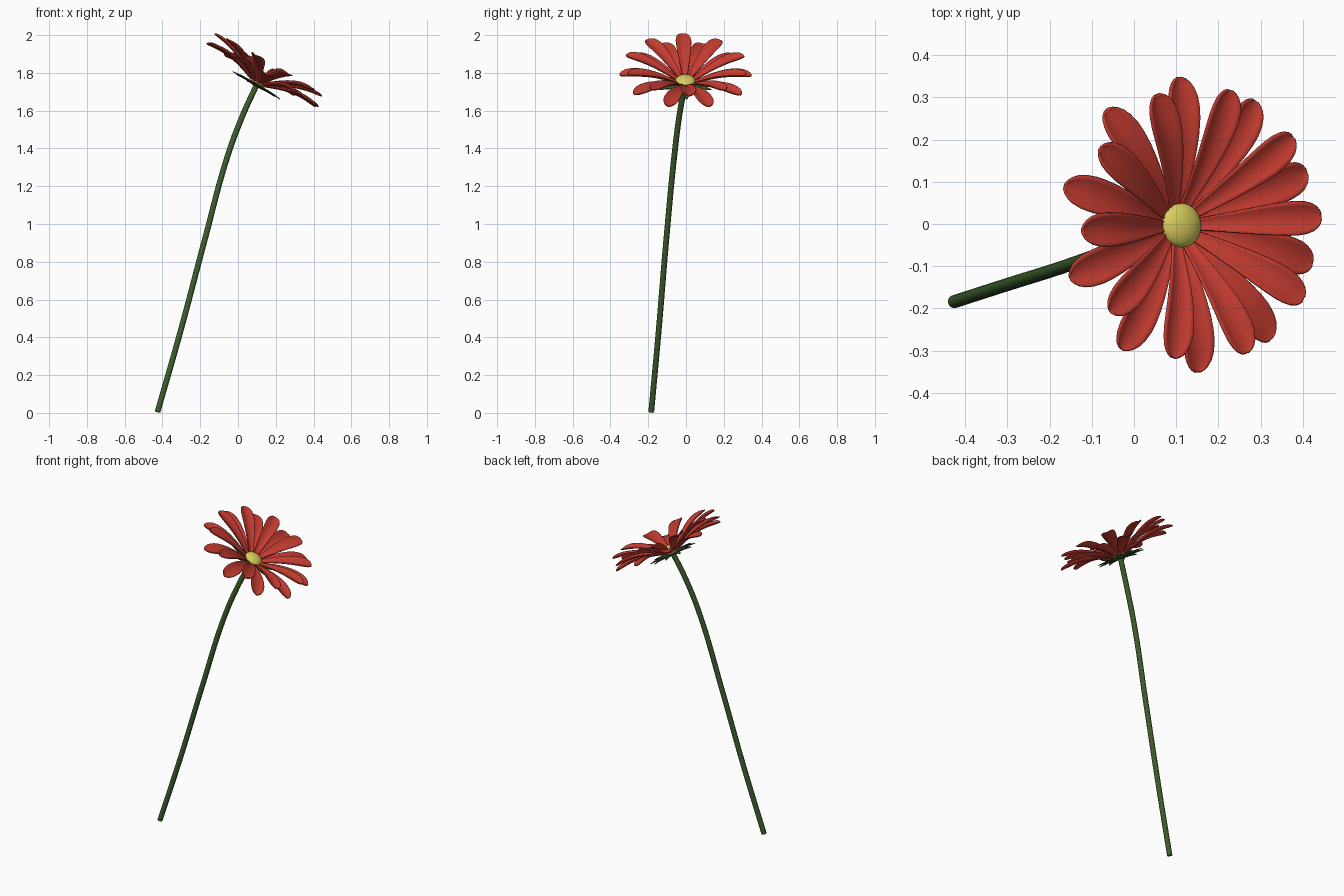
import bpy, bmesh, math
from mathutils import Vector, Matrix

if "Cube" in bpy.data.objects:
    bpy.data.objects.remove(bpy.data.objects["Cube"])


def material(name, rgb):
    m = bpy.data.materials.new(name)
    m.diffuse_color = (*rgb, 1)
    m.use_nodes = True
    m.node_tree.nodes["Principled BSDF"].inputs["Base Color"].default_value = m.diffuse_color
    return m


RED = material("petal_red", (0.56, 0.045, 0.03))
GREEN = material("stem_green", (0.045, 0.11, 0.025))
YELLOW = material("disc_yellow", (0.70, 0.62, 0.11))

# Tilted frame of the flower head
axis = Vector((0.50, 0.035, 0.865)).normalized()
side = Vector((0, 1, 0)).cross(axis).normalized()
up = axis.cross(side)
HEAD = Matrix((side, up, axis)).transposed().to_4x4()
HEAD.translation = (0.10, -0.004, 1.738)


def blade_ring(name, count, turn, start, end, half, rise, bend, cup, outline, mat, drop=0.0, thick=0.005):
    """Ring of curved, channelled blades around the head axis."""
    bm = bmesh.new()
    cols = 8
    for k in range(count):
        rot = Matrix.Rotation(math.radians(turn) + math.tau * k / count, 4, 'Z')
        rows = []
        for t, w in outline:
            r = start + (end - start) * t
            row = []
            for j in range(cols + 1):
                s = 2 * j / cols - 1
                z = drop + rise * math.sin(bend * t) + cup * w * (s * s - 0.5)
                row.append(bm.verts.new(rot @ Vector((r, s * half * w, z))))
            rows.append(row)
        for a, b in zip(rows, rows[1:]):
            for j in range(cols):
                bm.faces.new((a[j], b[j], b[j + 1], a[j + 1]))
    me = bpy.data.meshes.new(name)
    bm.to_mesh(me)
    bm.free()
    me.materials.append(mat)
    me.shade_smooth()
    ob = bpy.data.objects.new(name, me)
    bpy.context.collection.objects.link(ob)
    ob.matrix_world = HEAD
    mod = ob.modifiers.new("thickness", 'SOLIDIFY')
    mod.thickness = thick
    mod.offset = 0
    return ob


PETAL = [(0, .25), (.1, .33), (.2, .45), (.3, .58), (.4, .70), (.5, .81), (.6, .91), (.7, .98),
         (.78, 1), (.86, .94), (.92, .80), (.96, .61), (.985, .40), (1, .15)]
SEPAL = [(0, .5), (.2, .75), (.4, 1), (.6, .92), (.8, .6), (.93, .28), (1, .05)]

# Two staggered layers of petals and the sepals below
blade_ring("outer_petals", 10, 21, 0.015, 0.350, 0.042, 0.068, 2.1, 0.014, PETAL, RED)
blade_ring("inner_petals", 10, 3, 0.015, 0.328, 0.040, 0.117, 1.6, 0.014, PETAL, RED, drop=0.004)
blade_ring("sepals", 10, 3, 0.008, 0.145, 0.020, 0.008, 2.5, 0.005, SEPAL, GREEN, drop=-0.010, thick=0.004)

# Yellow flower centre
bpy.ops.mesh.primitive_uv_sphere_add(segments=32, ring_count=16, radius=1)
disc = bpy.context.object
disc.name = "flower_centre"
disc.matrix_world = HEAD @ Matrix.Translation((0, 0, 0.022)) @ Matrix.Diagonal((0.053, 0.053, 0.028, 1))
disc.data.materials.append(YELLOW)
disc.data.shade_smooth()

# Curved stem
curve = bpy.data.curves.new("stem", 'CURVE')
curve.dimensions = '3D'
curve.bevel_depth = 0.0155
curve.bevel_resolution = 4
curve.use_fill_caps = True
path = [(-0.426, -0.184, 0.005), (-0.305, -0.145, 0.43), (-0.175, -0.104, 0.92),
        (-0.055, -0.062, 1.36), (0.025, -0.035, 1.575), (0.097, -0.007, 1.733)]
sp = curve.splines.new('BEZIER')
sp.bezier_points.add(len(path) - 1)
for p, co in zip(sp.bezier_points, path):
    p.co = co
    p.handle_left_type = p.handle_right_type = 'AUTO'
sp.resolution_u = 8
curve.materials.append(GREEN)
stem = bpy.data.objects.new("stem", curve)
bpy.context.collection.objects.link(stem)
